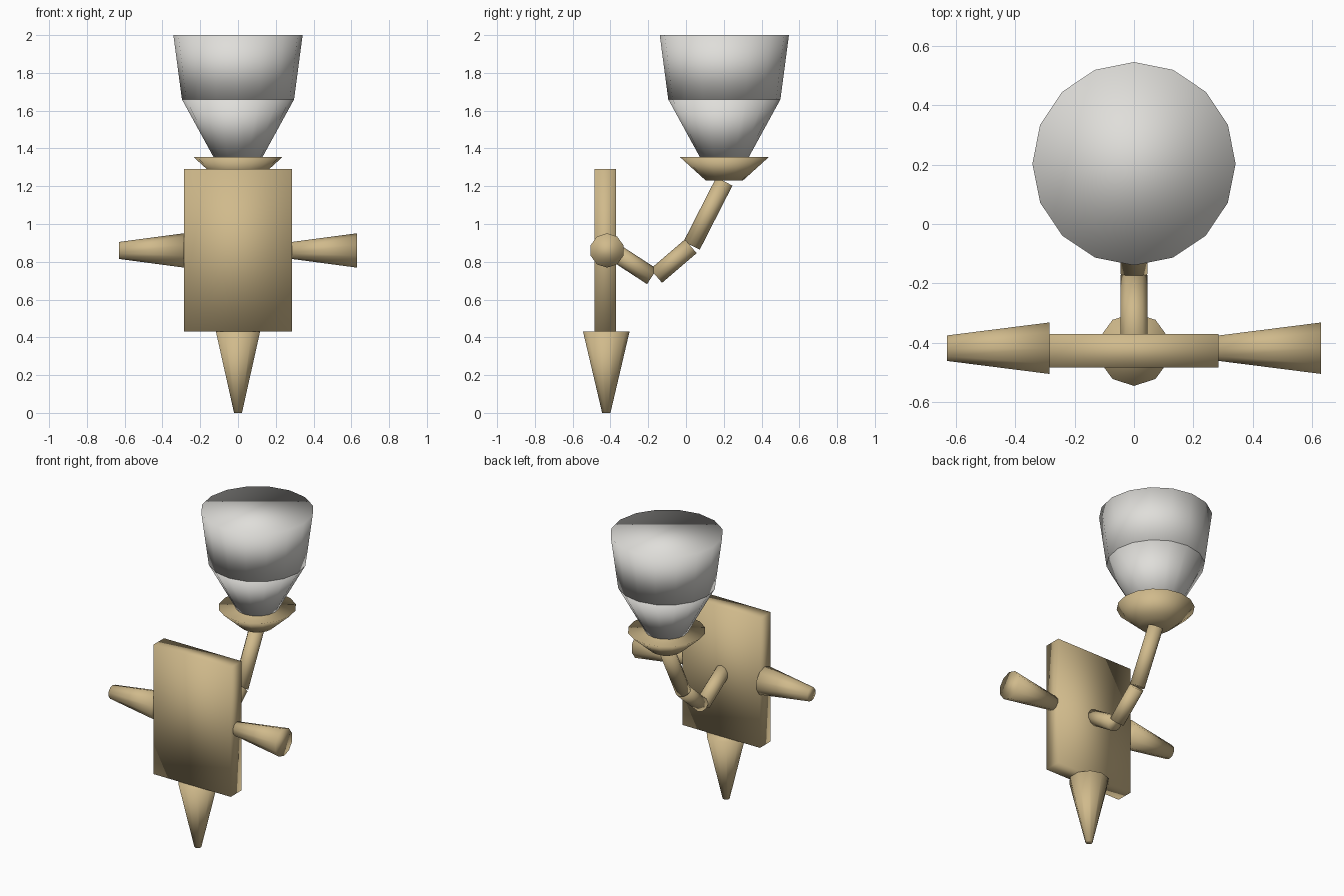
import bpy, bmesh
from mathutils import Vector, Matrix

if "Cube" in bpy.data.objects:
    bpy.data.objects.remove(bpy.data.objects["Cube"])


def material(name, rgb):
    m = bpy.data.materials.new(name)
    m.diffuse_color = (*rgb, 1)
    m.use_nodes = True
    m.node_tree.nodes["Principled BSDF"].inputs["Base Color"].default_value = m.diffuse_color
    return m


wood = material("tan_wood", (0.63, 0.49, 0.26))
grey = material("pale_grey", (0.74, 0.73, 0.70))


def finish(name, bm, mat):
    """Turn a bmesh into a fully smooth-shaded object."""
    bmesh.ops.recalc_face_normals(bm, faces=bm.faces)
    for f in bm.faces:
        f.smooth = True
    me = bpy.data.meshes.new(name)
    bm.to_mesh(me)
    bm.free()
    me.materials.append(mat)
    ob = bpy.data.objects.new(name, me)
    bpy.context.collection.objects.link(ob)
    return ob


def frustum(name, a, b, ra, rb, mat, sides=10):
    """Capped cone from point a (radius ra) to point b (radius rb)."""
    a, b = Vector(a), Vector(b)
    d = b - a
    upright = abs(d.normalized().z) > 0.999
    rot = Matrix() if upright else d.to_track_quat('Z', 'Y').to_matrix().to_4x4()
    bm = bmesh.new()
    bmesh.ops.create_cone(bm, cap_ends=True, segments=sides, radius1=ra, radius2=rb,
                          depth=d.length, matrix=Matrix.Translation((a + b) / 2) @ rot)
    return finish(name, bm, mat)


# Wall plate
bm = bmesh.new()
bmesh.ops.create_cube(bm, size=1, matrix=Matrix.Translation((0, -0.427, 0.86))
                      @ Matrix.Diagonal((0.57, 0.113, 0.86, 1)))
finish("wall_plate", bm, wood)

# Spike below the plate
frustum("bottom_spike", (0, -0.422, 0), (0, -0.422, 0.43), 0.022, 0.123, wood)

# Side pegs, both widening towards +x
for name, x in (("left_peg", -0.63), ("right_peg", 0.285)):
    frustum(name, (x, -0.418, 0.86), (x + 0.345, -0.418, 0.86), 0.045, 0.091, wood)

# Bent arm of three rods behind the plate
rods = [((-0.40, 0.865), (-0.18, 0.722)),
        ((-0.158, 0.725), (0.025, 0.882)),
        ((0.03, 0.886), (0.203, 1.225))]
for i, (p, q) in enumerate(rods):
    frustum(f"arm_rod_{i + 1}", (0, *p), (0, *q), 0.048, 0.048, wood)

# Dish and two-part bowl
for name, z0, z1, r0, r1, mat in (("dish", 1.23, 1.355, 0.098, 0.236, wood),
                                  ("lower_bowl", 1.355, 1.66, 0.13, 0.297, grey),
                                  ("upper_bowl", 1.66, 2.0, 0.297, 0.342, grey)):
    frustum(name, (0, 0.203, z0), (0, 0.203, z1), r0, r1, mat, 16)
